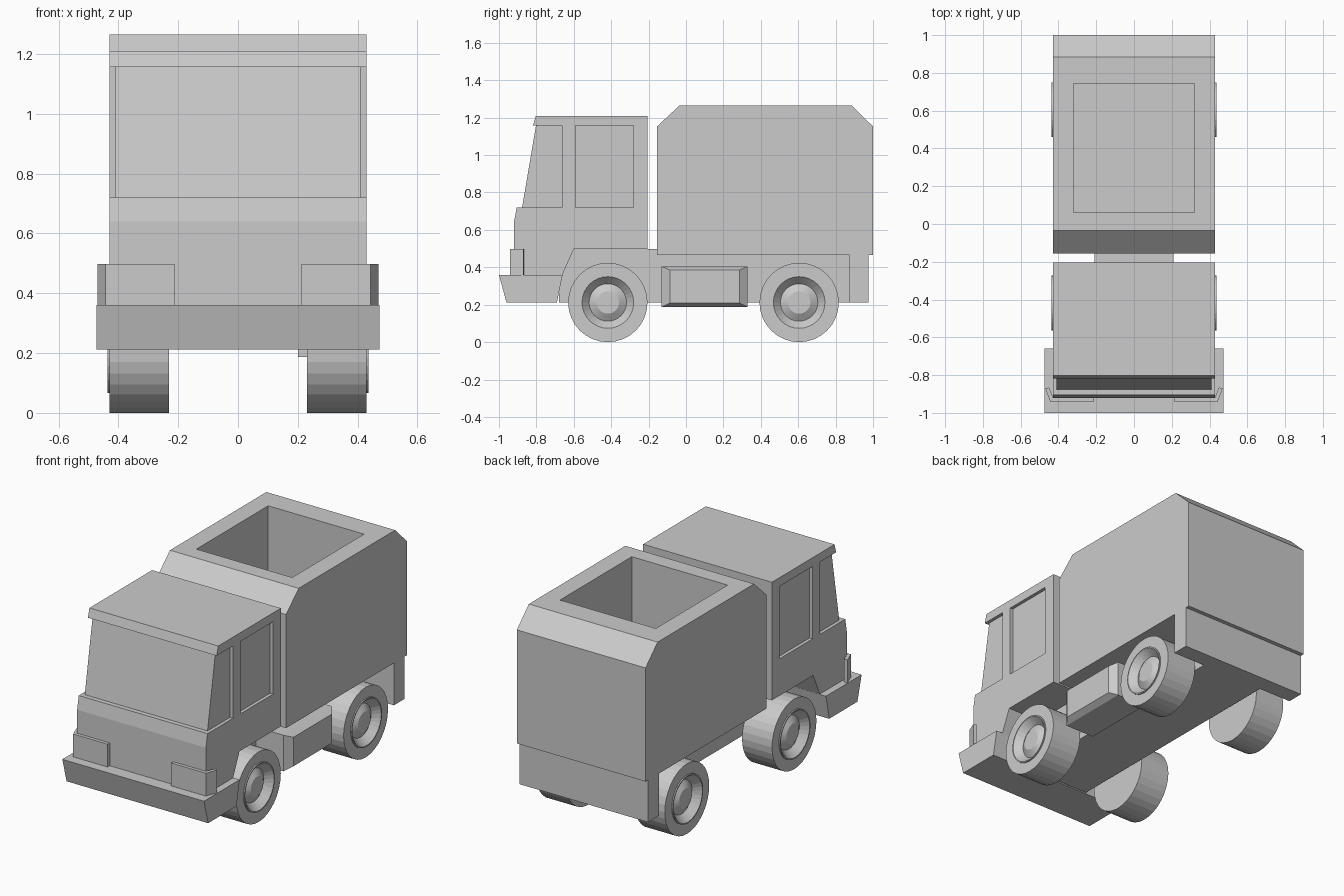
import bpy, bmesh, math

if "Cube" in bpy.data.objects:
    bpy.data.objects.remove(bpy.data.objects["Cube"])


def make(name, bm):
    bmesh.ops.recalc_face_normals(bm, faces=bm.faces)
    me = bpy.data.meshes.new(name)
    bm.to_mesh(me)
    bm.free()
    ob = bpy.data.objects.new(name, me)
    bpy.context.collection.objects.link(ob)
    return ob


def prism(name, pts, a, b, axis='x'):
    """Extrude a (y, z) outline along x, or an (x, y) outline along z."""
    bm = bmesh.new()
    place = (lambda p, t: (t, *p)) if axis == 'x' else (lambda p, t: (*p, t))
    face = bm.faces.new([bm.verts.new(place(p, a)) for p in pts])
    ext = bmesh.ops.extrude_face_region(bm, geom=[face])
    moved = [g for g in ext['geom'] if isinstance(g, bmesh.types.BMVert)]
    offset = (b - a, 0, 0) if axis == 'x' else (0, 0, b - a)
    bmesh.ops.translate(bm, verts=moved, vec=offset)
    return make(name, bm)


def box(name, x0, x1, y0, y1, z0, z1):
    return prism(name, [(y0, z0), (y1, z0), (y1, z1), (y0, z1)], x0, x1)


def wheel(name, side, y, z=0.212, n=32):
    """Lathe a tyre, dished rim and hub around the x axis."""
    profile = [(0.23, 0.212), (0.43, 0.212), (0.43, 0.145), (0.437, 0.145),
               (0.437, 0.138), (0.395, 0.10), (0.42, 0.06)]
    bm = bmesh.new()
    rings = [[bm.verts.new((side * x, y + r * math.sin(2 * math.pi * i / n),
                            z + r * math.cos(2 * math.pi * i / n)))
              for i in range(n)] for x, r in profile]
    for a, b in zip(rings, rings[1:]):
        for i in range(n):
            j = (i + 1) % n
            bm.faces.new((a[i], a[j], b[j], b[i]))
    bm.faces.new(rings[0])
    bm.faces.new(rings[-1])
    return make(name, bm)


W = 0.43    # half width of cab and body
G = 0.41    # half width at the recessed glass

# Chassis
box("chassis", -0.21, 0.21, -0.68, 0.90, 0.212, 0.497)

# Cab: lower shell, glass core, pillars, roof
prism("cab_lower", [(-0.92, 0.35), (-0.665, 0.35), (-0.60, 0.497), (-0.205, 0.497),
                    (-0.205, 0.72), (-0.905, 0.72), (-0.92, 0.64)], -W, W)
prism("cab_glass", [(-0.878, 0.71), (-0.21, 0.71), (-0.21, 1.17), (-0.80, 1.17)], -G, G)
box("cab_back", -W, W, -0.28, -0.205, 0.72, 1.157)
box("door_pillar", -W, W, -0.662, -0.592, 0.72, 1.157)
prism("cab_roof", [(-0.818, 1.157), (-0.205, 1.157), (-0.205, 1.21), (-0.803, 1.21)], -W, W)

# Front bumper
prism("front_bumper", [(-1.0, 0.36), (-0.66, 0.36), (-0.69, 0.212), (-0.96, 0.212)],
      -0.473, 0.473)

# Rear body with open top
body = prism("rear_body", [(-0.155, 0.467), (1.0, 0.467), (1.0, 1.153), (0.885, 1.265),
                           (-0.035, 1.265), (-0.155, 1.153)], -W, W)
cutter = box("body_cutter", -0.32, 0.32, 0.06, 0.745, 0.53, 1.5)
cutter.hide_render = True
mod = body.modifiers.new("opening", 'BOOLEAN')
mod.operation = 'DIFFERENCE'
mod.solver = 'EXACT'
mod.object = cutter
bpy.context.view_layer.objects.active = body
bpy.ops.object.modifier_apply(modifier=mod.name)
bpy.data.objects.remove(cutter)

# Rear panel below the body
box("rear_panel", -W, W, 0.873, 0.975, 0.212, 0.467)

# Side tank with a tapered outer face (right side only)
bm = bmesh.new()
sections = [(0.20, 0), (0.395, 0), (0.43, 1)]
loops = []
for x, t in sections:
    y0, y1 = -0.13 + 0.045 * t, 0.33 - 0.045 * t
    z0, z1 = 0.187 + 0.023 * t, 0.405 - 0.02 * t
    loops.append([bm.verts.new((x, *p)) for p in ((y0, z0), (y1, z0), (y1, z1), (y0, z1))])
for a, b in zip(loops, loops[1:]):
    for i in range(4):
        j = (i + 1) % 4
        bm.faces.new((a[i], a[j], b[j], b[i]))
bm.faces.new(loops[0])
bm.faces.new(loops[-1])
make("side_tank", bm)

# Wheels and wrap-around headlights on both sides
for side, label in ((1, "right"), (-1, "left")):
    wheel(f"front_wheel_{label}", side, -0.418)
    wheel(f"rear_wheel_{label}", side, 0.605)
    lamp = [(0.212, -0.915), (0.212, -0.94), (0.443, -0.94), (0.47, -0.87),
            (0.45, -0.866), (0.43, -0.915)]
    prism(f"headlight_{label}", [(side * x, y) for x, y in lamp], 0.36, 0.498, 'z')
